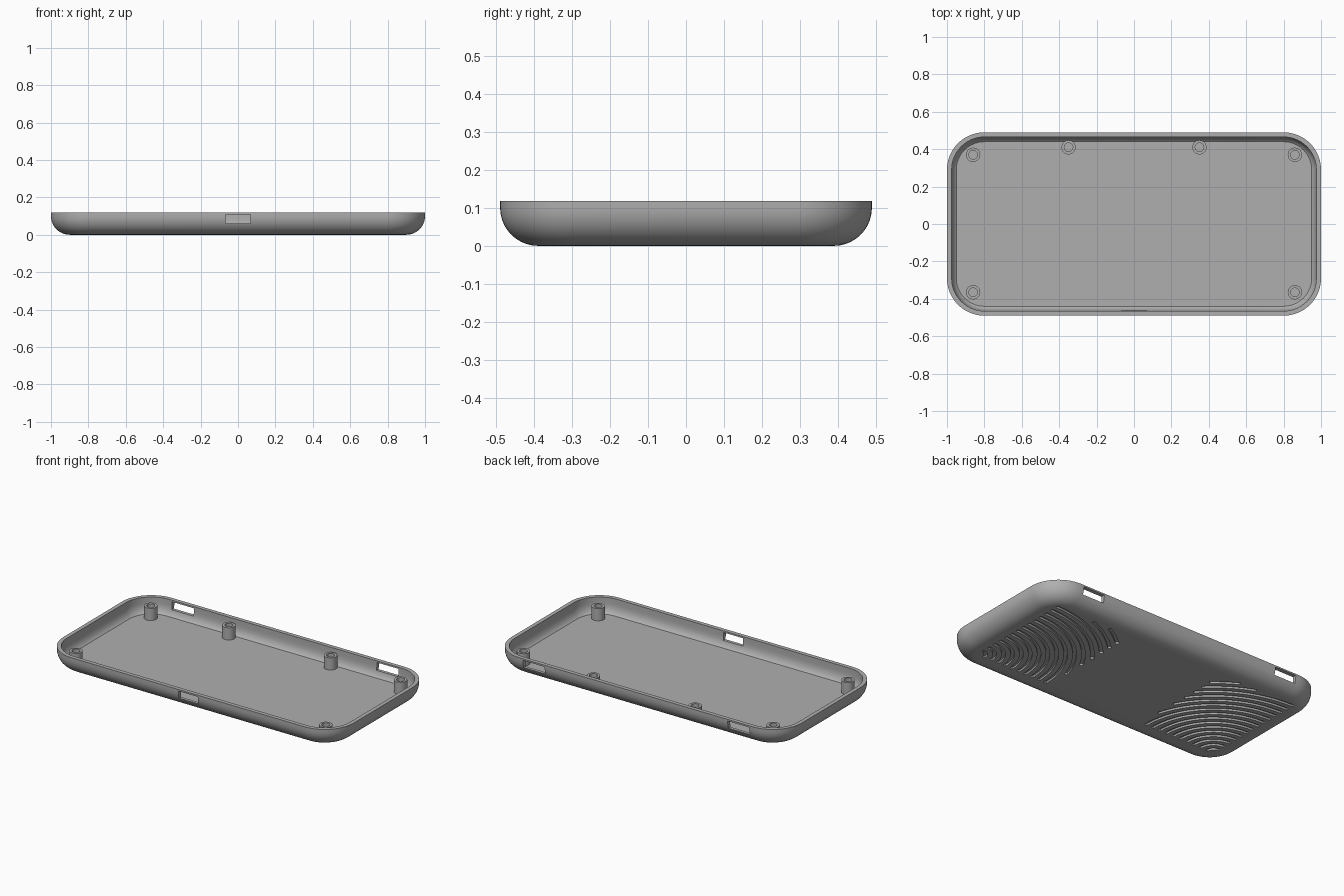
import bpy, bmesh
from math import sin, cos, acos, asin, pi, radians

if "Cube" in bpy.data.objects:
    bpy.data.objects.remove(bpy.data.objects["Cube"])

GREY = (0.43, 0.43, 0.43, 1)
mat = bpy.data.materials.new("grey plastic")
mat.use_nodes = True
mat.diffuse_color = GREY
mat.node_tree.nodes["Principled BSDF"].inputs["Base Color"].default_value = GREY

HX, HY, CORNER, HEIGHT = 1.0, 0.49, 0.2, 0.118
FLOOR, WALL, FILLET = 0.024, 0.025, 0.1


def make_object(name, bm):
    bmesh.ops.recalc_face_normals(bm, faces=bm.faces[:])
    mesh = bpy.data.meshes.new(name)
    bm.to_mesh(mesh)
    bm.free()
    mesh.materials.append(mat)
    ob = bpy.data.objects.new(name, mesh)
    bpy.context.collection.objects.link(ob)
    return ob


def activate(ob):
    bpy.ops.object.select_all(action='DESELECT')
    ob.select_set(True)
    bpy.context.view_layer.objects.active = ob


def smooth(ob):
    activate(ob)
    bpy.ops.object.shade_smooth_by_angle(angle=radians(30))


def loft(bm, loops):
    """Bridge closed loops of points and cap both ends."""
    rings = [[bm.verts.new(p) for p in loop] for loop in loops]
    n = len(rings[0])
    for a, b in zip(rings, rings[1:]):
        for i in range(n):
            j = (i + 1) % n
            bm.faces.new((a[i], a[j], b[j], b[i]))
    bm.faces.new(rings[0][::-1])
    bm.faces.new(rings[-1])


def rounded_loop(inset, z, steps=14):
    r = CORNER - inset
    pts = []
    for q, (sx, sy) in enumerate([(1, 1), (-1, 1), (-1, -1), (1, -1)]):
        for i in range(steps + 1):
            a = (q + i / steps) * pi / 2
            pts.append((sx * (HX - CORNER) + r * cos(a),
                        sy * (HY - CORNER) + r * sin(a), z))
    return pts


def circle_loop(x, y, r, z, n=32):
    return [(x + r * cos(2 * pi * i / n), y + r * sin(2 * pi * i / n), z) for i in range(n)]


# Tray shell: filleted outside, flat rim, curved inner wall, flat floor
profile = []
for i in range(11):
    a = i / 10 * pi / 2
    profile.append((FILLET * (1 - sin(a)), FILLET * (1 - cos(a))))
profile += [(0, HEIGHT), (WALL, HEIGHT)]
for i in range(7):
    a = i / 6 * radians(70)
    profile.append((WALL + 0.038 * (1 - cos(a)),
                    FLOOR + 0.06 * (1 - sin(a) / sin(radians(70)))))
bm = bmesh.new()
loft(bm, [rounded_loop(inset, z) for inset, z in profile])
tray = make_object("tray", bm)

# Port cutters: one in the front wall, two in the back wall
bm = bmesh.new()
for x, y, width in [(0, -HY, 0.135), (-0.705, HY, 0.15), (0.705, HY, 0.15)]:
    box = bmesh.ops.create_cube(bm, size=1)["verts"]
    bmesh.ops.scale(bm, vec=(width, 0.12, 0.048), verts=box)
    bmesh.ops.translate(bm, vec=(x, y, 0.084), verts=box)
port_cutter = make_object("port_cutter", bm)

# Groove cutters: concentric arcs fanning from the front corners, underside
CX, CY, SPAN_X, SPAN_Y = 0.87, -0.34, 0.53, 0.70
DEPTH, GROOVE, STEPS = 0.012, 0.02, 24
bm = bmesh.new()
for side in (1, -1):
    for k in range(1, 17):
        r = 0.05 * k
        start = acos(min(1, SPAN_X / r))
        end = asin(min(1, SPAN_Y / r))
        loops = []
        for i in range(STEPS + 1):
            a = start + (end - start) * i / STEPS
            section = [(r - GROOVE / 2, -0.02), (r + GROOVE / 2, -0.02),
                       (r + GROOVE / 2, DEPTH), (r - GROOVE / 2, DEPTH)]
            loops.append([(side * (CX - q * cos(a)), CY + q * sin(a), z)
                          for q, z in section])
        loft(bm, loops)
groove_cutter = make_object("groove_cutter", bm)

# Cut the openings, then drop the cutters
for cutter in (port_cutter, groove_cutter):
    cutter.hide_render = True
    mod = tray.modifiers.new(cutter.name, 'BOOLEAN')
    mod.operation = 'DIFFERENCE'
    mod.solver = 'EXACT'
    mod.object = cutter
    activate(tray)
    bpy.ops.object.modifier_apply(modifier=mod.name)
    bpy.data.objects.remove(cutter)
smooth(tray)

# Screw posts with blind bores
posts = {"front_corner_post": (0.86, -0.365), "back_corner_post": (0.86, 0.37),
         "back_middle_post": (0.35, 0.41)}
for name, (x, y) in posts.items():
    for side, label in ((1, "left"), (-1, "right")):
        bm = bmesh.new()
        loft(bm, [circle_loop(side * x, y, r, z) for r, z in
                  [(0.038, FLOOR - 0.004), (0.038, 0.1), (0.023, 0.1), (0.023, 0.04)]])
        smooth(make_object(label + "_" + name, bm))
